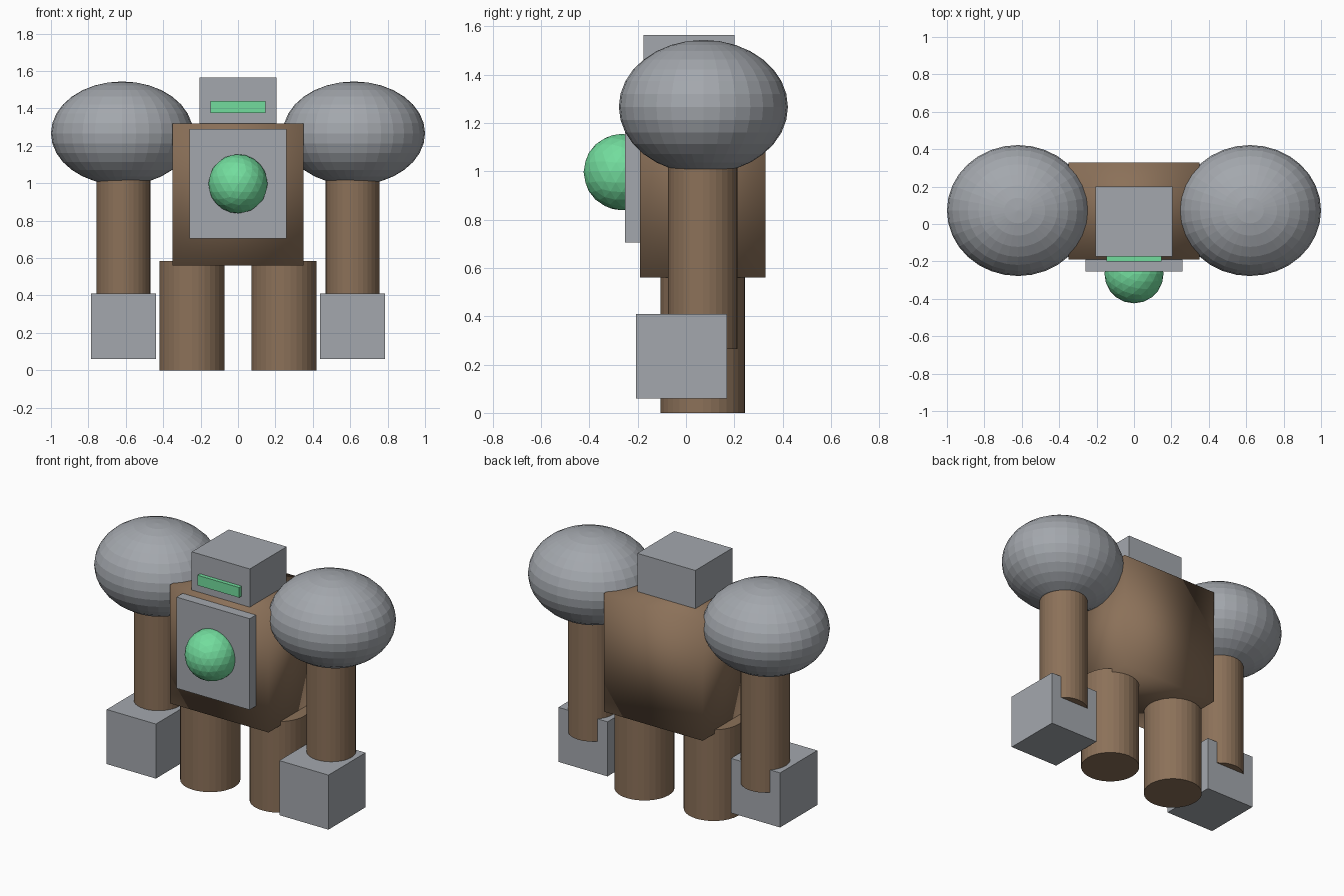
import bpy

cube = bpy.data.objects.get("Cube")
if cube:
    bpy.data.objects.remove(cube, do_unlink=True)


def material(name, rgb):
    mat = bpy.data.materials.new(name)
    mat.use_nodes = True
    mat.diffuse_color = (*rgb, 1)
    mat.node_tree.nodes["Principled BSDF"].inputs["Base Color"].default_value = (*rgb, 1)
    return mat


GREY = material("stone_grey", (0.37, 0.39, 0.42))
BROWN = material("earth_brown", (0.26, 0.165, 0.10))
GREEN = material("glow_green", (0.17, 0.72, 0.34))


def finish(name, mat):
    obj = bpy.context.object
    obj.name = obj.data.name = name
    obj.data.materials.append(mat)
    return obj


def box(name, mat, x, y, z):
    """Box between the given (low, high) limits on each axis."""
    limits = (x, y, z)
    bpy.ops.mesh.primitive_cube_add(size=1, location=[(a + b) / 2 for a, b in limits])
    obj = finish(name, mat)
    obj.scale = [b - a for a, b in limits]
    bpy.ops.object.transform_apply(location=False, rotation=False, scale=True)
    return obj


def column(name, mat, x, y, radius, bottom, top):
    bpy.ops.mesh.primitive_cylinder_add(
        vertices=32, radius=radius, depth=top - bottom, location=(x, y, (bottom + top) / 2))
    return finish(name, mat)


# Torso, softly shaded across its corners
torso = box("torso", BROWN, (-0.35, 0.35), (-0.19, 0.33), (0.56, 1.32))
torso.data.shade_smooth()

# Head and visor
box("head", GREY, (-0.206, 0.206), (-0.175, 0.2), (1.2, 1.565))
box("visor", GREEN, (-0.148, 0.148), (-0.2, -0.15), (1.375, 1.44))

# Chest plate with a faceted orb
box("chest_plate", GREY, (-0.26, 0.26), (-0.253, -0.17), (0.705, 1.29))
bpy.ops.mesh.primitive_ico_sphere_add(subdivisions=3, radius=0.158, location=(0, -0.266, 0.997))
finish("chest_orb", GREEN)

# Limbs, one set per side
for side, s in (("left", 1), ("right", -1)):
    column(side + "_leg", BROWN, s * 0.246, 0.07, 0.175, 0, 0.585)
    column(side + "_arm", BROWN, s * 0.613, 0.07, 0.144, 0.265, 1.2)
    box(side + "_hand", GREY, sorted((s * 0.438, s * 0.787)), (-0.207, 0.17), (0.06, 0.41))
    bpy.ops.mesh.primitive_uv_sphere_add(
        segments=32, ring_count=16, radius=1, location=(s * 0.62, 0.072, 1.267))
    shoulder = finish(side + "_shoulder", GREY)
    shoulder.scale = (0.38, 0.35, 0.277)
    bpy.ops.object.transform_apply(location=False, rotation=False, scale=True)
